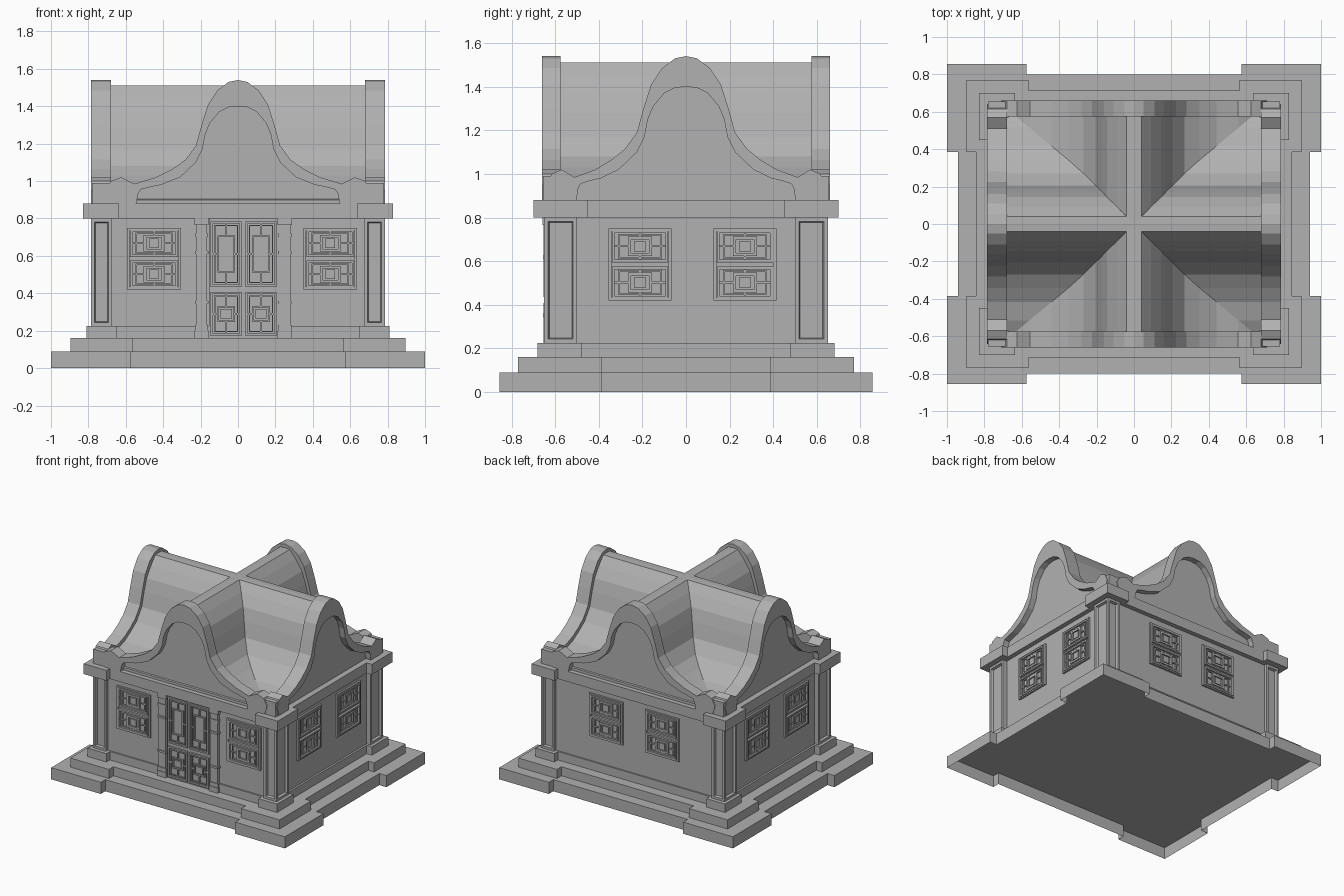
import bpy, bmesh
from mathutils import Vector, Matrix

if "Cube" in bpy.data.objects:
    bpy.data.objects.remove(bpy.data.objects["Cube"])

stone = bpy.data.materials.new("dark_stone")
stone.diffuse_color = (.44, .44, .44, 1)
stone.use_nodes = True
stone.node_tree.nodes["Principled BSDF"].inputs["Base Color"].default_value = stone.diffuse_color


def finish(name, bm):
    bmesh.ops.recalc_face_normals(bm, faces=bm.faces)
    me = bpy.data.meshes.new(name)
    bm.to_mesh(me)
    bm.free()
    me.materials.append(stone)
    ob = bpy.data.objects.new(name, me)
    bpy.context.collection.objects.link(ob)
    return ob


def side(k):
    """Maps (along wall, outward, up) to the front, right, back or left face."""
    turn = Matrix.Rotation(k * 1.5707963268, 3, 'Z')
    return lambda u, d, z: turn @ Vector((u, -d, z))


def box(bm, place, u0, u1, d0, d1, z0, z1):
    lo = [bm.verts.new(place(*p)) for p in ((u0, d0, z0), (u1, d0, z0), (u1, d1, z0), (u0, d1, z0))]
    hi = [bm.verts.new(place(*p)) for p in ((u0, d0, z1), (u1, d0, z1), (u1, d1, z1), (u0, d1, z1))]
    faces = [bm.faces.new(lo), bm.faces.new(hi)]
    return faces + [bm.faces.new((lo[i], lo[(i + 1) % 4], hi[(i + 1) % 4], hi[i])) for i in range(4)]


def frame(bm, place, u, z, w, h, t, d0, d1):
    """Rectangular ring centred on u, z with bar width t."""
    for s in (-1, 1):
        a, b = sorted((u + s * w / 2, u + s * (w / 2 - t)))
        box(bm, place, a, b, d0, d1, z - h / 2, z + h / 2)
        a, b = sorted((z + s * h / 2, z + s * (h / 2 - t)))
        box(bm, place, u - w / 2 + t, u + w / 2 - t, d0, d1, a, b)


def prism(bm, place, pts, d0, d1):
    a = [bm.verts.new(place(u, d0, z)) for u, z in pts]
    b = [bm.verts.new(place(u, d1, z)) for u, z in pts]
    bm.faces.new(a)
    bm.faces.new(b)
    for i in range(len(pts)):
        j = (i + 1) % len(pts)
        bm.faces.new((a[i], a[j], b[j], b[i]))


def corner_slab(name, X, Y, cx, cy, mx, my, z0, z1, bottom=True):
    """Slab whose four corners stand out past its middle edges."""
    q = [(mx, cy), (X, cy), (X, Y), (cx, Y), (cx, my)]
    pts = q + [(-x, y) for x, y in q[::-1]]
    pts += [(-x, -y) for x, y in pts]
    bm = bmesh.new()
    a = [bm.verts.new((x, y, z0)) for x, y in pts]
    b = [bm.verts.new((x, y, z1)) for x, y in pts]
    bm.faces.new(b)
    if bottom:
        bm.faces.new(a)
    for i in range(len(pts)):
        j = (i + 1) % len(pts)
        bm.faces.new((a[i], a[j], b[j], b[i]))
    finish(name, bm)


# stepped base and cornice
corner_slab("base_step_lower", 1.0, .855, .575, .385, .94, .80, 0, .09, False)
corner_slab("base_step_middle", .895, .77, .565, .385, .845, .715, .09, .16)
corner_slab("base_step_upper", .81, .68, .65, .48, .765, .637, .16, .225)
corner_slab("cornice", .83, .70, .635, .45, .785, .66, .80, .88)

# walls
WALL = {0: .625, 1: .75, 2: .625, 3: .75}
bm = bmesh.new()
box(bm, side(0), -.75, .75, -.625, .625, .2, .82)
finish("walls", bm)

# corner pillars with sunk panels
bm = bmesh.new()
for sx in (-1, 1):
    for sy in (-1, 1):
        x0, x1 = sorted((sx * .675, sx * .785))
        y0, y1 = sorted((sy * .50, sy * .65))
        box(bm, lambda u, d, z: Vector((u, d, z)), x0, x1, y0, y1, .225, .80)
bmesh.ops.recalc_face_normals(bm, faces=bm.faces)
sides = [f for f in bm.faces if abs(f.normal.z) < .5
         and f.normal.dot(f.calc_center_median()) > 0]
bmesh.ops.inset_individual(bm, faces=sides, thickness=.025)
bmesh.ops.inset_individual(bm, faces=sides, thickness=.008, depth=-.018)
finish("corner_pillars", bm)


# lattice windows, two on each side
def window(bm, place, u, d):
    box(bm, place, u - .143, u + .143, d - .01, d + .003, .42, .75)
    frame(bm, place, u, .585, .288, .33, .014, d, d + .014)
    for z in (.668, .502):
        frame(bm, place, u, z, .256, .146, .012, d, d + .020)
        frame(bm, place, u, z, .20, .114, .008, d, d + .012)
        frame(bm, place, u, z, .11, .09, .014, d, d + .016)
        box(bm, place, u - .025, u + .025, d, d + .014, z - .025, z + .025)
        for s in (-1, 1):
            a, b = sorted((u + s * .055, u + s * .125))
            box(bm, place, a, b, d, d + .012, z - .004, z + .004)
            a, b = sorted((z + s * .045, z + s * .068))
            box(bm, place, u - .004, u + .004, d, d + .012, a, b)


names = ("front", "right", "back", "left")
spots = ((-.449, .493), (-.211, .27), (-.24, .24), (-.211, .27))
for k in range(4):
    bm = bmesh.new()
    for u in spots[k]:
        window(bm, side(k), u, WALL[k])
    finish(names[k] + "_windows", bm)

# double door
P, d = side(0), .640
bm = bmesh.new()
box(bm, P, -.155, .22, .60, d, .16, .80)
for u in (-.063, .123):
    for z, h in ((.61, .35), (.29, .235)):
        frame(bm, P, u, z, .166, h, .012, d, d + .014)
        frame(bm, P, u, z, .128, h - .04, .006, d, d + .009)
        rh = .20 if h > .3 else .085
        frame(bm, P, u, z, .095, rh, .009, d, d + .013)
        if h < .3:
            box(bm, P, u - .03, u + .03, d, d + .012, z - .025, z + .025)
        for s in (-1, 1):
            a, b = sorted((z + s * rh / 2, z + s * h / 2))
            box(bm, P, u - .005, u + .005, d, d + .011, a, b)
            a, b = sorted((u + s * .0475, u + s * .083))
            box(bm, P, a, b, d, d + .011, z - .005, z + .005)
finish("double_door", bm)

# door posts with base, rings and capital
bm = bmesh.new()
for u in (-.195, .25):
    for w, dd, z0, z1 in ((.030, .648, .16, .80), (.038, .658, .16, .20), (.035, .654, .20, .23),
                          (.036, .656, .345, .36), (.036, .656, .61, .625),
                          (.035, .654, .70, .72), (.038, .658, .765, .80)):
        box(bm, P, u - w, u + w, .60, dd, z0, z1)
finish("door_posts", bm)

# curved gables: sunk wall plus raised rim
outer = [(.69, .88), (.71, .95), (.68, 1.0), (.625, 1.02), (.555, .985), (.44, 1.02), (.35, 1.065),
         (.28, 1.115), (.225, 1.19), (.195, 1.30), (.16, 1.41), (.11, 1.485), (.05, 1.53), (0, 1.54)]
inner = [(.545, .88), (.54, .90), (.535, .93), (.52, .955), (.47, .968), (.41, .98), (.31, 1.02),
         (.225, 1.10), (.19, 1.17), (.175, 1.25), (.15, 1.31), (.10, 1.37), (.05, 1.395), (0, 1.40)]
roof = [(.69, .90), (.56, .955), (.44, .985), (.35, 1.03), (.27, 1.08), (.205, 1.17), (.175, 1.28),
        (.145, 1.37), (.09, 1.45), (.04, 1.51), (0, 1.512)]


def whole(half, k):
    """Mirrors a half profile, narrowing its tails on the short sides."""
    if k % 2:
        half = [(u if u < .3 else .3 + (u - .3) * .83, z) for u, z in half]
    return half + [(-u, z) for u, z in half[-2::-1]]


SUNK = .045
for k in range(4):
    place, out = side(k), (.785 if k % 2 else .66)
    back = out - (.105 if k % 2 else .085)
    bm = bmesh.new()
    prism(bm, place, whole(outer, k), back, out - SUNK)
    o, n = whole(outer, k), whole(inner, k)
    rows = [[bm.verts.new(place(u, dd, z)) for u, z in pts]
            for pts, dd in ((o, out - SUNK), (o, out), (n, out), (n, out - SUNK))]
    for r in range(3):
        for i in range(len(o) - 1):
            bm.faces.new((rows[r][i], rows[r][i + 1], rows[r + 1][i + 1], rows[r + 1][i]))
    finish(names[k] + "_gable", bm)

# corner blocks where the gables meet
bm = bmesh.new()
for k in (0, 2):
    for s in (-1, 1):
        a, b = sorted((s * .67, s * .78))
        box(bm, side(k), a, b, .57, .655, .88, .99)
finish("gable_corner_blocks", bm)

# crossing curved roofs
for k, name, L in ((0, "roof_front_to_back", .59), (1, "roof_side_to_side", .70)):
    bm = bmesh.new()
    half = [(.69, .87)] + roof
    prism(bm, side(k), whole(half, k), -L, L)
    finish(name, bm)
